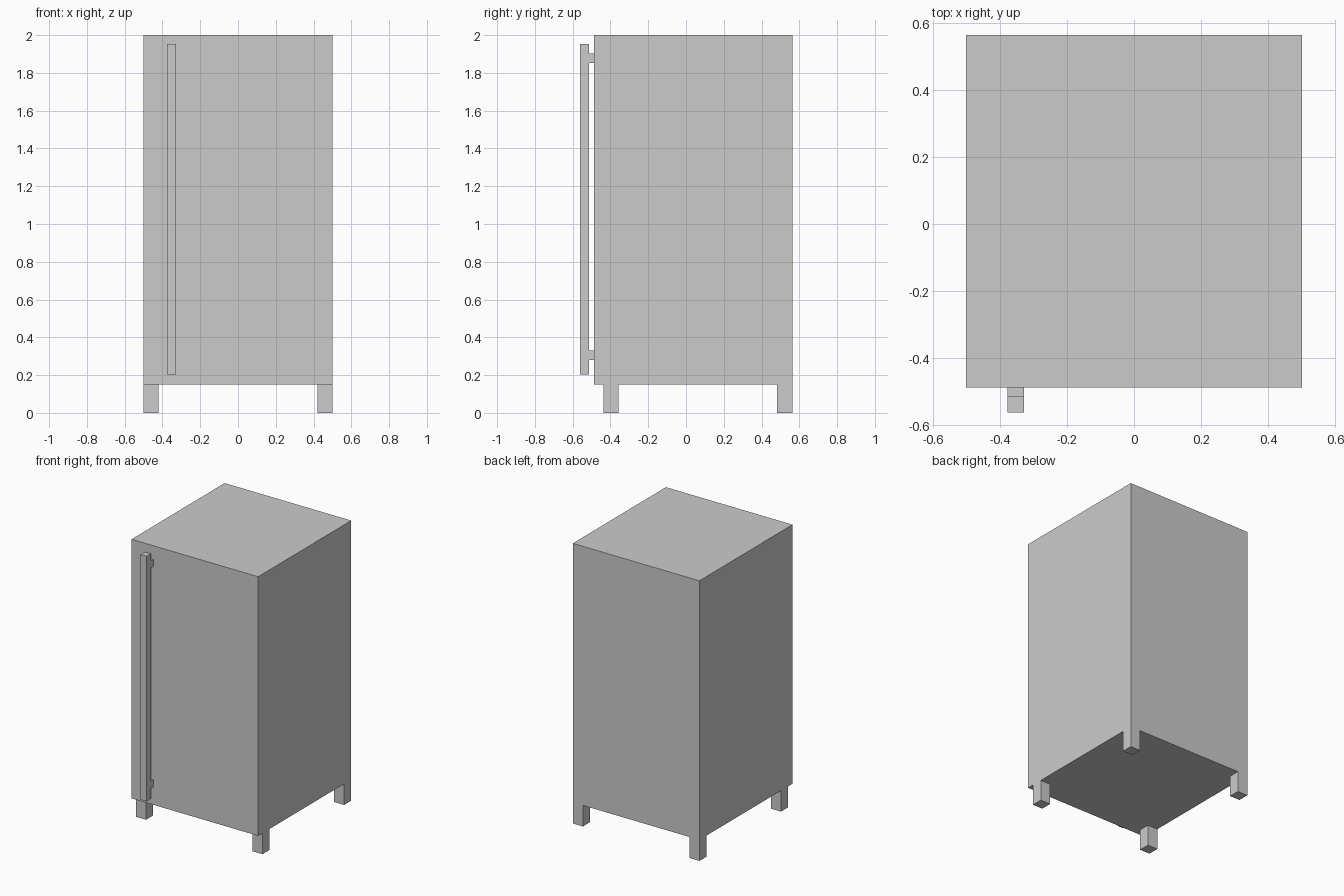
import bpy

if "Cube" in bpy.data.objects:
    bpy.data.objects.remove(bpy.data.objects["Cube"])


def box(name, x, y, z):
    """Add a box from (min, max) ranges on each axis."""
    lo, hi = zip(x, y, z)
    centre = [(a + b) / 2 for a, b in zip(lo, hi)]
    bpy.ops.mesh.primitive_cube_add(size=1, location=centre)
    obj = bpy.context.object
    obj.name = name
    obj.scale = [b - a for a, b in zip(lo, hi)]
    bpy.ops.object.transform_apply(location=False, rotation=False, scale=True)
    return obj


BACK = 0.563
FRONT = -0.487
BOTTOM = 0.15
LEG = 0.08

# Cabinet with flush door
box("cabinet", (-0.5, 0.5), (FRONT, BACK), (BOTTOM, 2.0))

# Four square legs, front pair set back under the door
for row, y in (("front", -0.438), ("back", BACK - LEG)):
    for side, x in (("left", -0.5), ("right", 0.5 - LEG)):
        box(f"{row}_{side}_leg", (x, x + LEG), (y, y + LEG), (0, BOTTOM))

# Long door handle and its two mounts
HANDLE_X = (-0.376, -0.328)
box("door_handle", HANDLE_X, (-0.562, -0.514), (0.203, 1.953))
for end, z in (("lower", 0.279), ("upper", 1.852)):
    box(f"{end}_handle_mount", HANDLE_X, (-0.514, FRONT), (z, z + 0.05))
